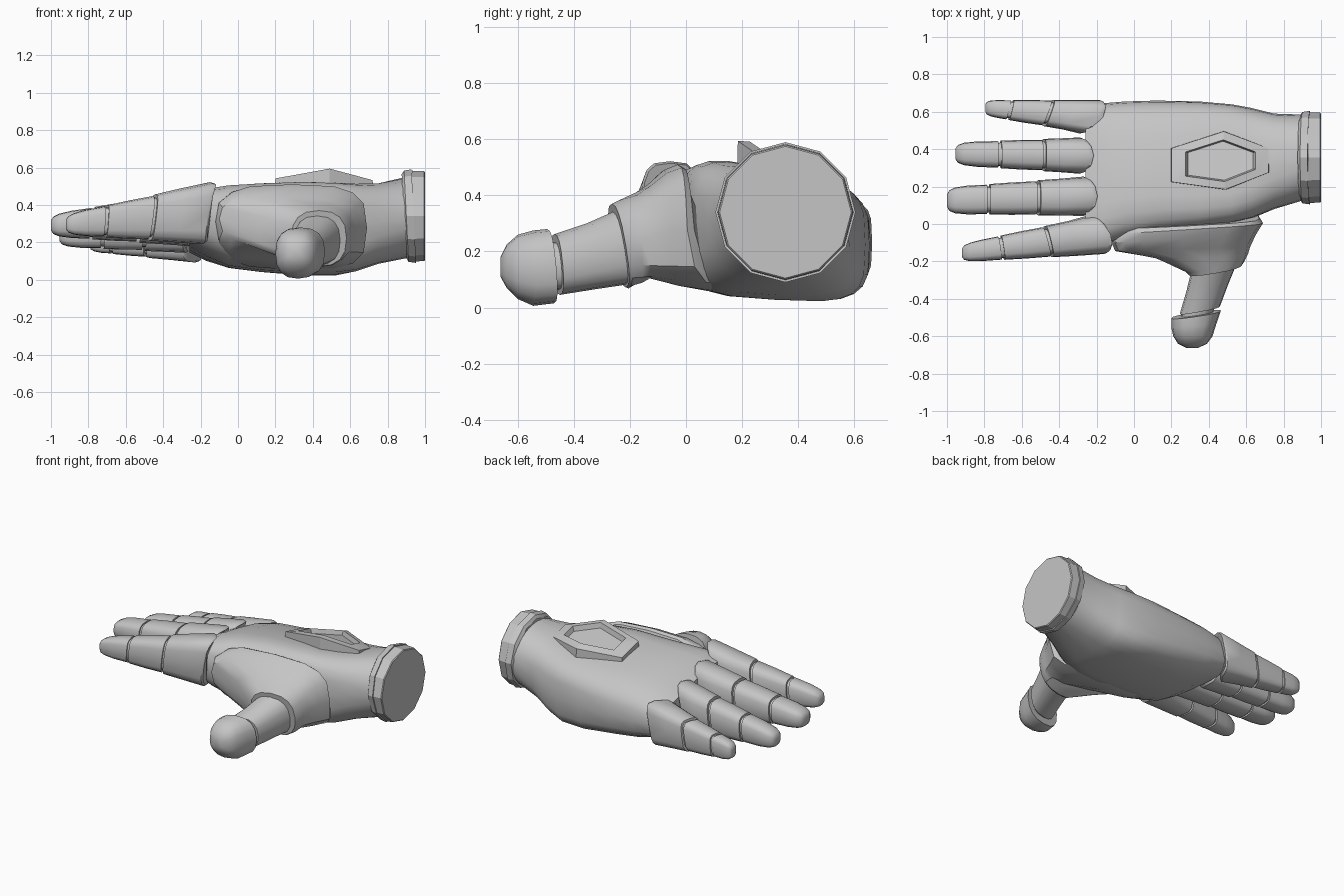
import bpy, bmesh, math

cube = bpy.data.objects.get("Cube")
if cube:
    bpy.data.objects.remove(cube)

GREY = (0.56, 0.56, 0.56, 1)
metal = bpy.data.materials.new("light_grey")
metal.use_nodes = True
metal.diffuse_color = GREY
metal.node_tree.nodes["Principled BSDF"].inputs["Base Color"].default_value = GREY


def finish(name, bm, angle=35):
    bmesh.ops.recalc_face_normals(bm, faces=bm.faces)
    mesh = bpy.data.meshes.new(name)
    bm.to_mesh(mesh)
    bm.free()
    mesh.materials.append(metal)
    obj = bpy.data.objects.new(name, mesh)
    bpy.context.collection.objects.link(obj)
    bpy.ops.object.select_all(action="DESELECT")
    obj.select_set(True)
    bpy.context.view_layer.objects.active = obj
    bpy.ops.object.shade_smooth_by_angle(angle=math.radians(angle))


def loft(name, rings, angle=35):
    """Skin a list of point rings and cap both ends."""
    bm = bmesh.new()
    loops = [[bm.verts.new(p) for p in ring] for ring in rings]
    for a, b in zip(loops, loops[1:]):
        for i in range(len(a)):
            j = (i + 1) % len(a)
            bm.faces.new((a[i], a[j], b[j], b[i]))
    bm.faces.new(loops[0])
    bm.faces.new(loops[-1])
    finish(name, bm, angle)


def rounded(n=16, power=0.7):
    """Points of a rounded square in -1..1."""
    for i in range(n):
        t = 2 * math.pi * i / n
        c, s = math.cos(t), math.sin(t)
        yield (math.copysign(abs(c) ** power, c), math.copysign(abs(s) ** power, s))


def mix(a, b, t):
    return a + (b - a) * t


# Palm: x, y range, floor and roof heights at the index and little finger sides
def palm_ring(x, y0, y1, floor0, floor1, roof0, roof1, power=0.65):
    ring = []
    for u, v in rounded(24, power):
        s = (u + 1) / 2
        ring.append((x, mix(y0, y1, s),
                     mix(mix(floor0, floor1, s), mix(roof0, roof1, s), (v + 1) / 2)))
    return ring


loft("palm", [
    palm_ring(-.26, -.11, .63, .2, .12, .49, .34),
    palm_ring(-.17, -.11, .645, .14, .08, .53, .38),
    palm_ring(-.05, -.08, .655, .08, .05, .55, .41),
    palm_ring(.12, -.05, .66, .055, .03, .56, .42, .62),
    palm_ring(.35, -.02, .655, .045, .01, .56, .43, .52),
    palm_ring(.52, .005, .64, .045, .01, .55, .44, .5),
    palm_ring(.63, .03, .62, .055, .035, .54, .46, .6),
    palm_ring(.75, .08, .59, .09, .08, .53, .5, .75),
    palm_ring(.9, .125, .585, .115, .115, .55, .55, 1),
])


# Wrist collar and end disc
def wrist_ring(x, r, lean=0):
    ring = []
    for u, v in rounded(12, 1):
        ring.append((x + lean * v, .355 + r * u, .34 + r * v))
    return ring


loft("wrist_collar", [wrist_ring(.887, .224, -.012), wrist_ring(.9, .244, -.012),
                      wrist_ring(.94, .25, -.012)], 20)
loft("wrist_disc", [wrist_ring(.93, .243), wrist_ring(.995, .24), wrist_ring(1, .235)], 20)


# Fingers: each has three tapering segments; skew slants the joints sideways
def finger(name, base, tip, joints, wide, high, skew=0.0, power=0.65):
    def ring(x, scale=1, slant=0.0, bulge=0.0, turn=0.0):
        t = (x - base[0]) / (tip[0] - base[0])
        y, z = mix(base[1], tip[1], t), mix(base[2], tip[2], t)
        w, h = mix(*wide, t) * scale / 2, mix(*high, t) * scale / 2
        return [(x + slant * v - bulge * u * u + skew * turn * u, y + w * u, z + h * v)
                for u, v in rounded(16, power)]

    start, end, gap = base[0], tip[0], .008
    a, b = joints
    loft(name + "_knuckle", [ring(start - .03, .95, .025, .04, 1),
                             ring(start - .05, 1.02, .02, .03, 1),
                             ring(mix(start, a, .6), 1.02, .01, 0, .7),
                             ring(a + gap, 1.02, .015, 0, .5)])
    loft(name + "_middle", [ring(a - gap, .97, .015, 0, .5), ring(mix(a, b, .5), 1, .01, 0, .4),
                            ring(b + gap, 1, .006, 0, .25)])
    loft(name + "_tip", [ring(b - gap, .97, .006, 0, .25), ring(mix(b, end, .5), 1),
                         ring(mix(b, end, .8), .93), ring(mix(b, end, .94), .76),
                         ring(end, .45)], 45)
    # Cores that fill the gaps at the joints
    for label, x in (("first", a), ("second", b)):
        loft(f"{name}_{label}_joint", [ring(x + .05, .85), ring(x - .05, .85)])


finger("index", (-.12, -.05, .36), (-.92, -.155, .295), (-.465, -.71),
       (.21, .1), (.34, .11), -.04, .6)
finger("middle", (-.19, .15, .335), (-1, .125, .29), (-.52, -.78), (.21, .145), (.31, .12))
finger("ring", (-.21, .365, .295), (-.955, .375, .235), (-.49, -.72), (.195, .125), (.3, .12))
finger("little", (-.16, .57, .235), (-.795, .62, .205), (-.465, -.665),
       (.185, .085), (.29, .11), .05, .55)


# Thumb: y, x range, z range; lean and turn tilt the ring, tuck sweeps its floor
# back and lift raises the floor on the finger side
def thumb_ring(y, x0, x1, z0, z1, lean=0.0, turn=0.0, tuck=0.0, power=0.8, lift=0.0):
    return [(mix(x0, x1, (u + 1) / 2), y + lean * v + turn * u + tuck * max(0, -v) ** 3,
             mix(z0 + lift * (1 - u) / 2, z1, (v + 1) / 2))
            for u, v in rounded(16, power)]


loft("thumb_shell", [
    thumb_ring(.01, -.09, .67, .05, .5, -.02, .02, .14, .6, .02),
    thumb_ring(-.02, -.11, .69, .043, .51, -.01, .025, .12, .6, .02),
    thumb_ring(-.08, -.12, .65, .05, .49, 0, .02, .05, .6, .08),
    thumb_ring(-.135, -.1, .62, .062, .44, 0, .01, 0, .62, .15),
    thumb_ring(-.17, .11, .61, .065, .41, -.01, .01, 0, .7, .06),
    thumb_ring(-.225, .27, .59, .068, .38, -.02, .025),
    thumb_ring(-.24, .285, .58, .072, .37, -.025, .025),
])
loft("thumb_middle", [
    thumb_ring(-.21, .31, .56, .085, .355, -.02, .025),
    thumb_ring(-.34, .28, .505, .065, .3, -.015, .02),
    thumb_ring(-.46, .245, .46, .045, .262, -.01, .02),
])
loft("thumb_joint", [thumb_ring(-.42, .265, .445, .065, .245),
                     thumb_ring(-.52, .25, .4, .06, .22)])
loft("thumb_tip", [
    thumb_ring(-.483, .2, .465, .015, .28, -.012, .02),
    thumb_ring(-.545, .2, .44, .006, .275, 0, .01),
    thumb_ring(-.6, .21, .42, .03, .26),
    thumb_ring(-.64, .235, .39, .07, .225),
    thumb_ring(-.662, .28, .345, .11, .18),
], 45)


# Raised six-sided plate on the back of the hand, with a sunken centre
def plate_ring(scale, drop):
    outline = [(-.27, .07), (.01, .16), (.25, .07), (.25, -.06), (.02, -.15), (-.27, -.11)]
    ring = []
    for x, y in outline:
        x, y = x * scale, y * scale
        ring.append((.47 + x, .335 + y, .56 - .25 * y - .17 * abs(x) - drop))
    return ring


loft("back_plate", [plate_ring(1.02, .12), plate_ring(1, 0), plate_ring(.72, -.008),
                    plate_ring(.67, .025)], 15)
